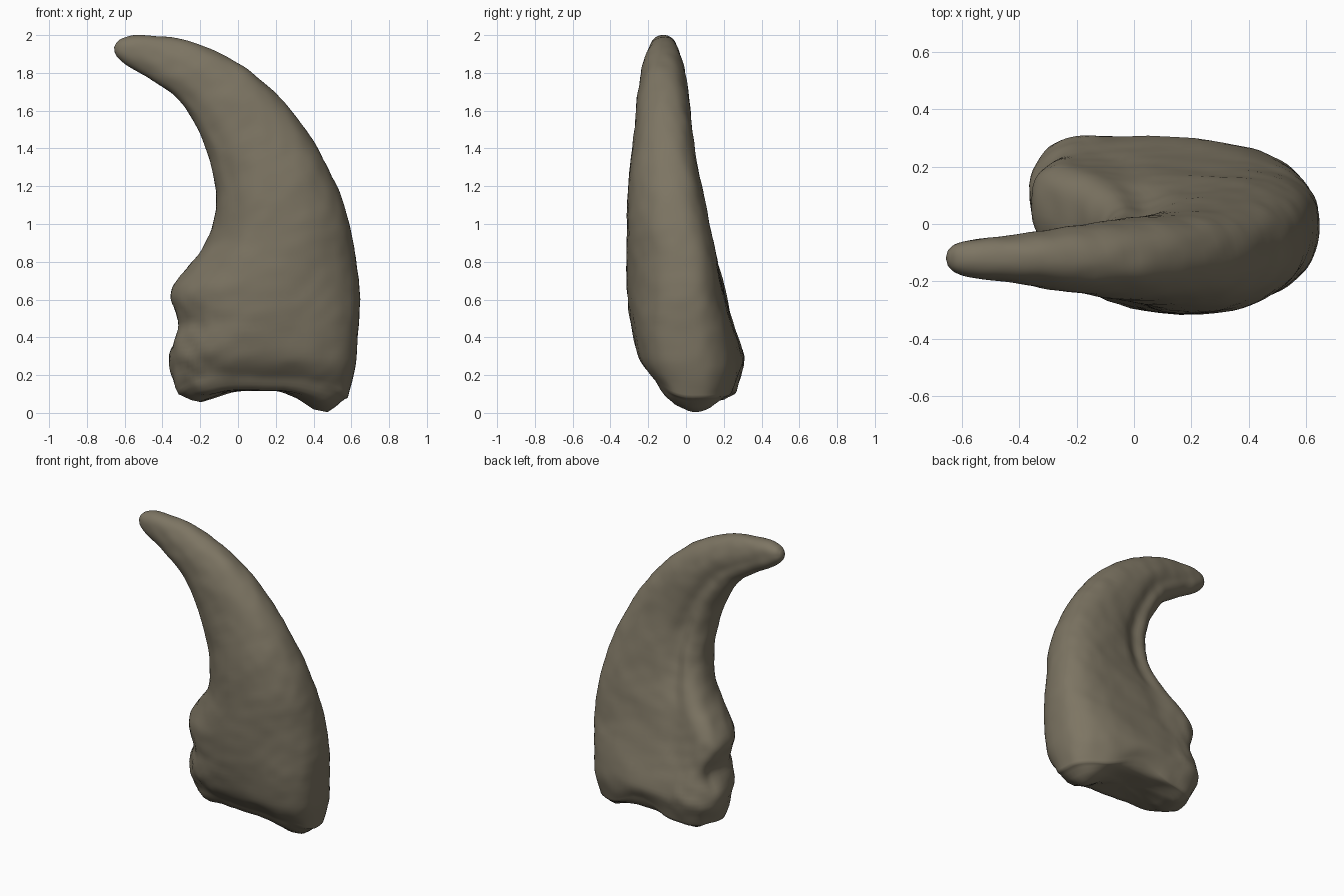
import bpy, bmesh, math
from mathutils import Vector, noise

cube = bpy.data.objects.get("Cube")
if cube:
    bpy.data.objects.remove(cube, do_unlink=True)

SEGMENTS, STEPS = 80, 7

# Cross-sections from base to tip:
# outer x, outer z, inner x, inner z, outer y, middle y, inner y, half width
SECTIONS = [
    (.58, .08, -.31, .10, .035, .05, .09, .215),
    (.62, .25, -.36, .28, .015, .03, .09, .275),
    (.64, .48, -.315, .46, .005, -.02, .08, .27),
    (.645, .65, -.36, .62, -.005, -.055, .075, .255),
    (.62, .85, -.28, .76, -.02, -.075, .05, .24),
    (.58, 1.05, -.17, .90, -.05, -.095, 0, .22),
    (.50, 1.25, -.12, 1.07, -.08, -.11, -.06, .20),
    (.38, 1.47, -.13, 1.25, -.1, -.12, -.1, .17),
    (.22, 1.67, -.18, 1.43, -.11, -.12, -.12, .15),
    (.05, 1.82, -.26, 1.58, -.12, -.12, -.12, .13),
    (-.15, 1.93, -.35, 1.69, -.12, -.12, -.12, .11),
    (-.35, 1.985, -.47, 1.77, -.12, -.12, -.12, .085),
    (-.52, 2.0, -.57, 1.83, -.12, -.12, -.12, .07),
    (-.61, 1.985, -.63, 1.88, -.12, -.12, -.12, .05),
    (-.643, 1.96, -.648, 1.91, -.12, -.12, -.12, .026),
]


def spline(a, b, c, d, t):
    """Catmull-Rom blend of four section rows."""
    return [q + .5 * t * (r - p + t * (2 * p - 5 * q + 4 * r - s + t * (3 * (q - r) + s - p)))
            for p, q, r, s in zip(a, b, c, d)]


def bell(x, centre, width):
    return math.exp(-((x - centre) / width) ** 2)


def signed_power(v, e):
    return math.copysign(abs(v) ** e, v)


def section_ring(row, u):
    """Blunt oval, boxier at the base, with a groove on each flank."""
    ox, oz, ix, iz, outer_y, mid_y, inner_y, w = row
    points = []
    power = .88 - .18 * bell(u, 0, .3)
    fade = bell(u, .5, .22)
    rim = bell(u, 0, .06)
    for i in range(SEGMENTS):
        a = math.tau * i / SEGMENTS
        c, s = signed_power(math.cos(a), power), signed_power(math.sin(a), power)
        side = math.degrees(math.acos(math.cos(a)))
        if s > 0:
            wide = w * (1 - .22 * fade * bell(side, 118 - 40 * abs(u - .4), 14))
            wide *= 1 - .12 * max(c, 0) * bell(u, 0, .2)
            lift = .1 * rim * bell(c, .05, .38)
        else:
            wide = w * (1 - .06 * fade * bell(side, 132, 14))
            lift = .09 * rim * s * s
        end_y = outer_y if c > 0 else inner_y
        points.append(Vector(((ox + ix) / 2 + c * (ox - ix) / 2,
                              mid_y + (end_y - mid_y) * c * c + wide * s,
                              (oz + iz) / 2 + c * (oz - iz) / 2 + lift)))
    return points


def joint_height(x, y):
    """Underside height: an arch between two rounded lobes."""
    outer_lobe = .115 * bell(x, .46, .14) * bell(y, .05, .16)
    inner_lobe = .06 * bell(x, -.22, .12) * bell(y, .12, .2)
    return .118 - outer_lobe - inner_lobe


# Claw body rings
rings = []
last = len(SECTIONS) - 1
for k in range(last):
    rows = [SECTIONS[min(max(k + o, 0), last)] for o in (-1, 0, 1, 2)]
    for j in range(STEPS):
        t = j / STEPS
        rings.append(section_ring(spline(*rows, t), (k + t) / last))
rings.append(section_ring(SECTIONS[-1], 1))

# Concave underside rings
edge = rings[0]
centre = sum(edge, Vector()) / SEGMENTS
for scale, blend in ((.97, .2), (.93, .5), (.86, .82), (.76, 1), (.6, 1), (.4, 1), (.2, 1)):
    ring = []
    for p in edge:
        q = centre.lerp(p, scale)
        q.z = p.z + (joint_height(q.x, q.y) - p.z) * blend
        ring.append(q)
    rings.insert(0, ring)

# Skin the rings and close both ends
bm = bmesh.new()
loops = [[bm.verts.new(p) for p in ring] for ring in rings]
for low, high in zip(loops, loops[1:]):
    for i in range(SEGMENTS):
        n = (i + 1) % SEGMENTS
        bm.faces.new((low[i], low[n], high[n], high[i]))
ends = ((loops[0], (centre.x, centre.y, joint_height(centre.x, centre.y))),
        (loops[-1], (-.652, -.12, 1.935)))
for loop, tip in ends:
    pole = bm.verts.new(tip)
    for i in range(SEGMENTS):
        bm.faces.new((loop[i], loop[(i + 1) % SEGMENTS], pole))
bmesh.ops.recalc_face_normals(bm, faces=bm.faces)
bm.normal_update()

# Weathered surface, rougher near the joint, with a pit in the knob
pit = Vector((-.32, .17, .43))
moves = []
for v in bm.verts:
    rough = .006 + .009 * bell(v.co.z, .3, .3) * bell(v.co.x, -.3, .3)
    shift = rough * (noise.noise(v.co * 6) + .6 * noise.noise(v.co * 14))
    shift -= .03 * bell((v.co - pit).length, 0, .06)
    moves.append((v, v.normal * shift))
for v, move in moves:
    v.co += move
    v.co.z = max(v.co.z, 0)

mesh = bpy.data.meshes.new("claw")
bm.to_mesh(mesh)
bm.free()
claw = bpy.data.objects.new("claw", mesh)
bpy.context.collection.objects.link(claw)

# Fossil bone colour
bone = bpy.data.materials.new("grey_brown_bone")
bone.use_nodes = True
colour = (.205, .178, .125, 1)
bone.diffuse_color = colour
bone.node_tree.nodes["Principled BSDF"].inputs["Base Color"].default_value = colour
mesh.materials.append(bone)
for face in mesh.polygons:
    face.use_smooth = True
